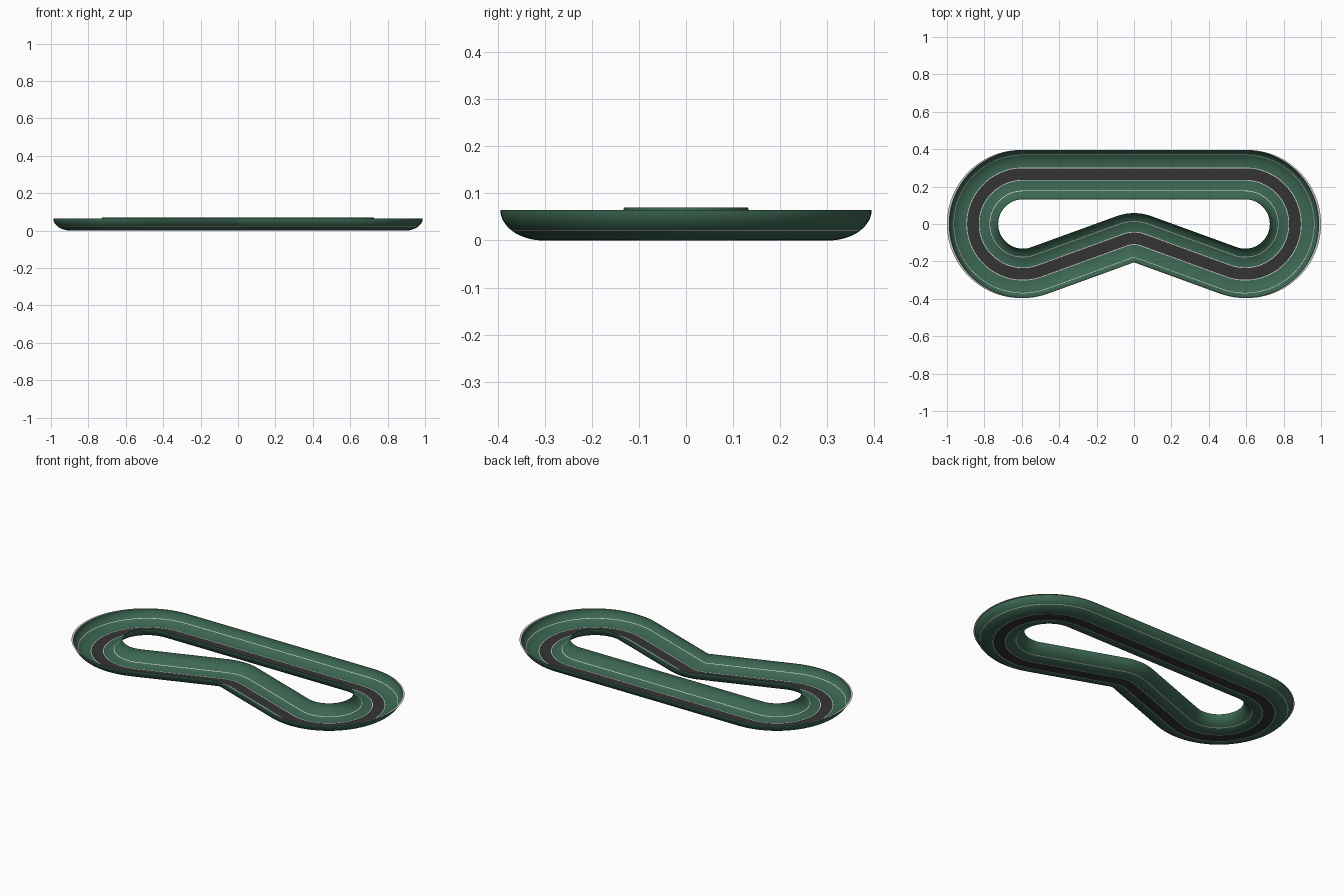
import bpy, bmesh
from math import sin, cos, tan, radians, sqrt, pi

if "Cube" in bpy.data.objects:
    bpy.data.objects.remove(bpy.data.objects["Cube"])

def material(name, rgb):
    m = bpy.data.materials.new(name)
    m.diffuse_color = (*rgb, 1)
    m.use_nodes = True
    m.node_tree.nodes["Principled BSDF"].inputs["Base Color"].default_value = m.diffuse_color
    return m

green = material("track_green", (0.045, 0.135, 0.085))
asphalt = material("asphalt", (0.036, 0.034, 0.036))
paint = material("pale_line", (0.55, 0.55, 0.53))

# Centre line: two round ends, straight back, V-shaped front with filleted apex
CX, R, BEND, FILLET = 0.594, 0.267, 20, 0.14
slope = radians(BEND)
apex_y = -R * cos(slope) + (CX - R * sin(slope)) * tan(slope) - FILLET / cos(slope)

def arc(cx, cy, r, a0, a1, n, side):
    out = []
    for i in range(n + 1):
        a = radians(a0 + (a1 - a0) * i / n)
        out.append((cx + r * cos(a), cy + r * sin(a), side * cos(a), side * sin(a)))
    return out

path = (arc(-CX, 0, R, 90, 270 + BEND, 50, 1)
        + arc(0, apex_y, FILLET, 90 + BEND, 90 - BEND, 12, -1)
        + arc(CX, 0, R, -90 - BEND, 90, 50, 1))

def sweep(name, profile, mat):
    """Sweep (offset, height, extra offset at the ends) points round the path."""
    bm = bmesh.new()
    rings = []
    for x, y, nx, ny in path:
        end = max(0, nx if x > 0 else -nx)
        ring = []
        for d, z, extra in profile:
            o = d + extra * end
            ring.append(bm.verts.new((x + nx * o, y + ny * o, z)))
        rings.append(ring)
    for i, a in enumerate(rings):
        b = rings[(i + 1) % len(rings)]
        for j in range(len(profile) - 1):
            bm.faces.new((a[j], a[j + 1], b[j + 1], b[j]))
    for f in bm.faces:
        f.smooth = True
        f.normal_update()
        if f.normal.z < 0:
            f.normal_flip()
    me = bpy.data.meshes.new(name)
    bm.to_mesh(me)
    bm.free()
    me.materials.append(mat)
    ob = bpy.data.objects.new(name, me)
    bpy.context.collection.objects.link(ob)

BED, LINE = 0.031, 0.004

def wall(side, width, height, u0, u1, n):
    """Part of the quarter-ellipse wall between two angles."""
    pts = []
    for i in range(n + 1):
        u = u0 + (u1 - u0) * i / n
        pts.append((side * (BED + LINE + width * sin(u)), height * (1 - cos(u)), 0))
    return pts

# Flat driving strip in the bottom of the trough
sweep("driving_strip", [(-BED, 0, 0), (BED, 0, 0)], asphalt)

# Curved banks with edge lines and mid-height lines
for label, side, width, height, mid in (("outer", 1, 0.092, 0.065, 0.80),
                                        ("inner", -1, 0.100, 0.070, 0.56)):
    sweep(label + "_edge_line", [(side * BED, 0, 0), (side * (BED + LINE), 0, 0)], paint)
    sweep(label + "_lower_bank", wall(side, width, height, 0, mid, 8), green)
    sweep(label + "_bank_line", wall(side, width, height, mid, mid + 0.045, 1), paint)
    sweep(label + "_upper_bank", wall(side, width, height, mid + 0.045, pi / 2, 10), green)

# Thin flat rim that widens round the ends
sweep("outer_rim", [(0.127, 0.065, 0), (0.129, 0.065, 0.010)], paint)
